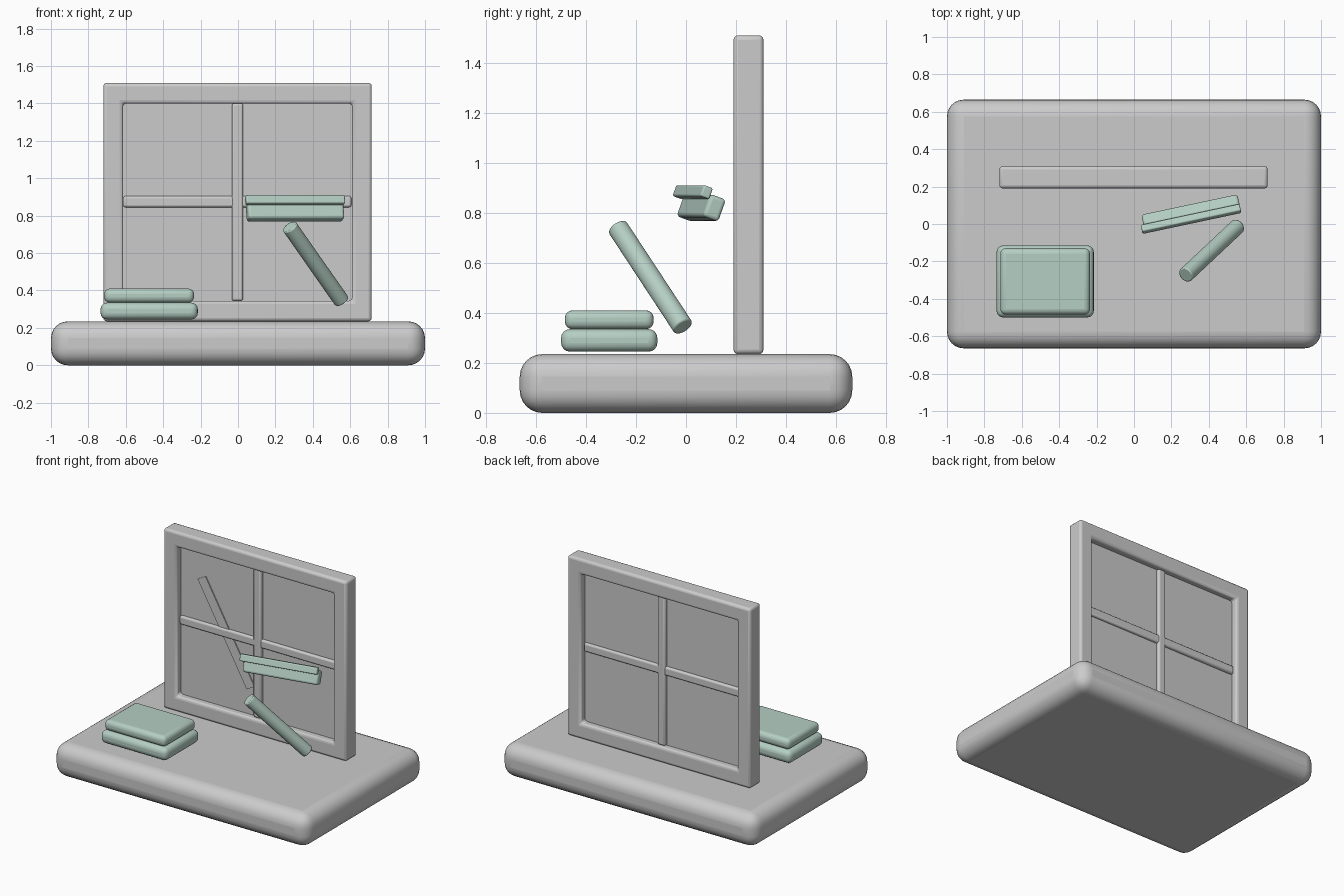
import bpy, bmesh, math
from mathutils import Matrix, Vector

if "Cube" in bpy.data.objects:
    bpy.data.objects.remove(bpy.data.objects["Cube"])


def material(name, rgb):
    m = bpy.data.materials.new(name)
    m.diffuse_color = (*rgb, 1)
    m.use_nodes = True
    m.node_tree.nodes["Principled BSDF"].inputs["Base Color"].default_value = m.diffuse_color
    return m


GREY = material("light_grey", (0.60, 0.60, 0.605))
MINT = material("pale_mint", (0.46, 0.62, 0.55))


def finish(name, bm, mat, bevel=0.0, segments=4):
    """Turn a bmesh into an object with rounded edges and smooth shading."""
    bmesh.ops.recalc_face_normals(bm, faces=bm.faces)
    me = bpy.data.meshes.new(name)
    bm.to_mesh(me)
    bm.free()
    me.materials.append(mat)
    ob = bpy.data.objects.new(name, me)
    bpy.context.collection.objects.link(ob)
    if bevel:
        mod = ob.modifiers.new("rounded_edges", 'BEVEL')
        mod.width = bevel
        mod.segments = segments
        mod.limit_method = 'ANGLE'
        mod.angle_limit = math.radians(40)
    bpy.ops.object.select_all(action='DESELECT')
    bpy.context.view_layer.objects.active = ob
    ob.select_set(True)
    bpy.ops.object.shade_smooth_by_angle(angle=math.radians(35))
    return ob


def box(name, centre, size, mat, bevel=0.0, rot=(0, 0, 0), segments=4):
    bm = bmesh.new()
    bmesh.ops.create_cube(bm, size=1, matrix=Matrix.Diagonal((*size, 1)))
    ob = finish(name, bm, mat, bevel, segments)
    ob.location = centre
    ob.rotation_euler = [math.radians(a) for a in rot]
    return ob


# Thick rounded desk slab
box("desk_base", (0, 0, 0.1175), (2, 1.33, 0.235), GREY, 0.09, segments=6)

# Window frame: rectangular ring with depth
bm = bmesh.new()


def ring(x0, x1, z0, z1, y):
    return [bm.verts.new((x, y, z)) for x, z in ((x0, z0), (x1, z0), (x1, z1), (x0, z1))]


loops = [ring(-0.72, 0.715, 0.235, 1.51, 0.19), ring(-0.72, 0.715, 0.235, 1.51, 0.31),
         ring(-0.615, 0.61, 0.345, 1.40, 0.31), ring(-0.615, 0.61, 0.345, 1.40, 0.19)]
for k in range(4):
    a, b = loops[k], loops[(k + 1) % 4]
    for i in range(4):
        j = (i + 1) % 4
        bm.faces.new((a[i], a[j], b[j], b[i]))
finish("window_frame", bm, GREY, 0.018, 3)

# Pane, glazing bars and the slanted glint on the pane
box("window_pane", (-0.0025, 0.25, 0.8725), (1.25, 0.02, 1.08), GREY)
box("vertical_bar", (-0.003, 0.25, 0.8725), (0.06, 0.07, 1.055), GREY, 0.012, segments=3)
box("horizontal_bar", (-0.004, 0.25, 0.875), (1.22, 0.06, 0.06), GREY, 0.012, segments=3)
box("pane_glint", (-0.257, 0.2365, 0.875), (0.07, 0.008, 0.78), GREY, rot=(0, -29.5, 0))

# Stack of two books lying on the desk
box("lower_book", (-0.475, -0.307, 0.29), (0.52, 0.385, 0.09), MINT, 0.035)
box("upper_book", (-0.475, -0.307, 0.3725), (0.48, 0.355, 0.075), MINT, 0.03)

# Pair of tilted floating bars
box("floating_block", (0.305, 0.061, 0.82), (0.525, 0.068, 0.094), MINT, 0.015, (-20, 0, 12))
box("floating_strip", (0.305, 0.027, 0.883), (0.54, 0.040, 0.047), MINT, 0.008, (-20, 0, 12))

# Leaning round stick
top, foot = Vector((0.276, -0.273, 0.741)), Vector((0.554, -0.012, 0.344))
axis = top - foot
bm = bmesh.new()
bmesh.ops.create_cone(bm, cap_ends=True, segments=32, radius1=0.042, radius2=0.042,
                      depth=axis.length)
stick = finish("stick", bm, MINT, 0.006, 2)
stick.location = (top + foot) / 2
stick.rotation_euler = axis.to_track_quat('Z', 'Y').to_euler()
